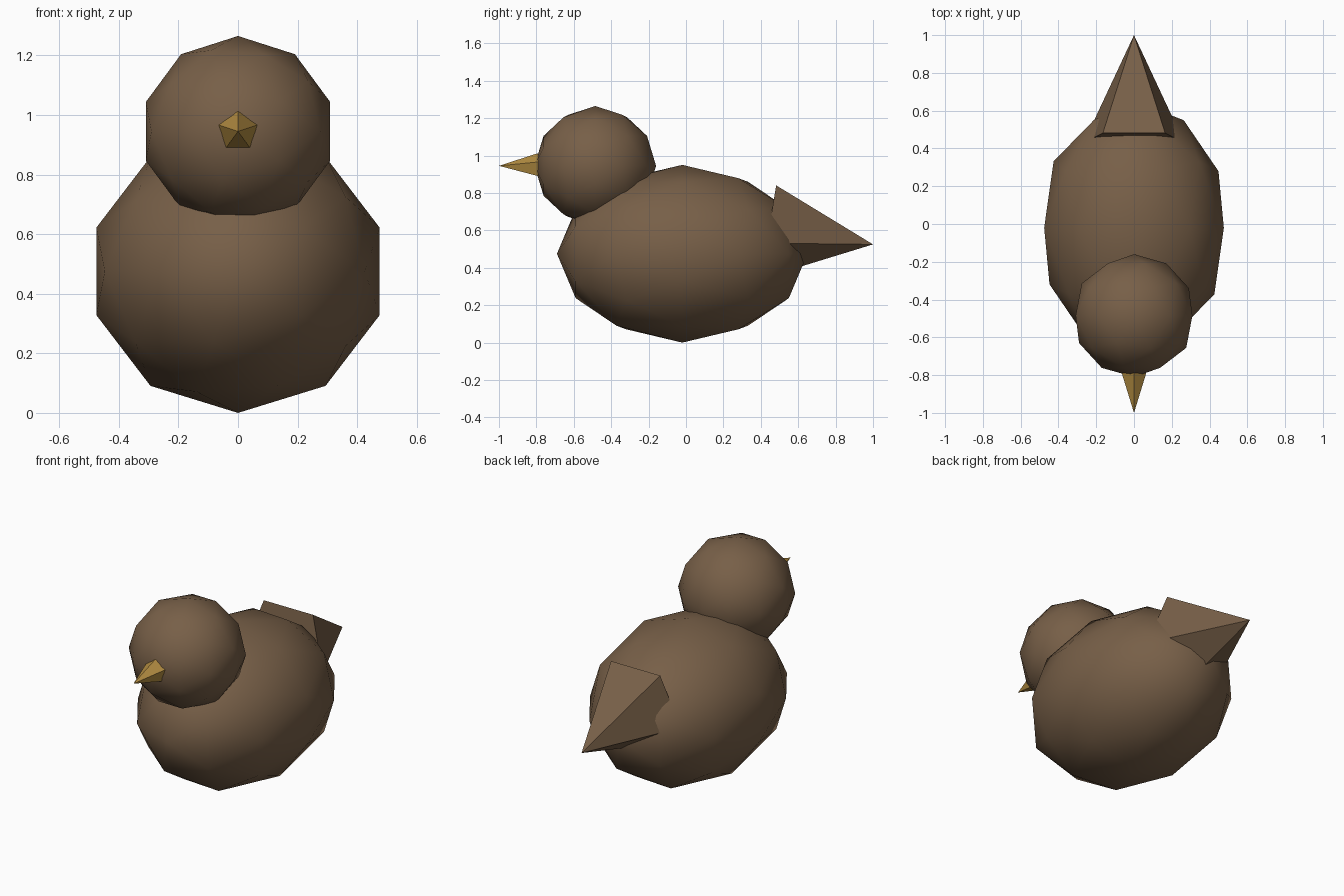
import bpy
from math import sin, cos, pi
from mathutils import Vector

default = bpy.data.objects.get("Cube")
if default:
    bpy.data.objects.remove(default, do_unlink=True)


def material(name, rgb):
    m = bpy.data.materials.new(name)
    m.use_nodes = True
    m.diffuse_color = (*rgb, 1)
    bsdf = next(n for n in m.node_tree.nodes if n.type == "BSDF_PRINCIPLED")
    bsdf.inputs["Base Color"].default_value = (*rgb, 1)
    return m


brown = material("feather brown", (0.185, 0.115, 0.064))
ochre = material("beak ochre", (0.46, 0.27, 0.055))


def faceted_ball(name, centre, size):
    """Smooth low-poly ball whose poles point to the front and back."""
    bpy.ops.mesh.primitive_ico_sphere_add(
        subdivisions=2, radius=1, location=centre, rotation=(-pi / 2, 0, 0))
    ob = bpy.context.object
    ob.name = name
    # local z runs along the body, local y runs up
    ob.scale = (size[0], size[2], size[1])
    ob.data.materials.append(brown)
    bpy.ops.object.shade_smooth()
    return ob


def spike(name, base, tip, radius, point_up, mat):
    """Flat-shaded five-sided pyramid from a base centre to a tip."""
    base, tip = Vector(base), Vector(tip)
    side = Vector((1, 0, 0))
    up = side.cross((tip - base).normalized())
    if up.z < 0:
        up.negate()
    start = pi / 2 if point_up else -pi / 2
    angles = [start + i * 2 * pi / 5 for i in range(5)]
    verts = [base + radius * (cos(a) * side + sin(a) * up) for a in angles]
    verts.append(tip)
    # the counter-clockwise ring, seen from the front, faces -y
    faces = [tuple(range(5))] + [((i + 1) % 5, i, 5) for i in range(5)]
    if tip.y < base.y:
        faces = [f[::-1] for f in faces]
    mesh = bpy.data.meshes.new(name)
    mesh.from_pydata(verts, [], faces)
    mesh.materials.append(mat)
    ob = bpy.data.objects.new(name, mesh)
    bpy.context.collection.objects.link(ob)
    return ob


# Body and head
faceted_ball("body", (0, -0.02, 0.475), (0.5, 0.67, 0.475))
faceted_ball("head", (0, -0.485, 0.945), (0.325, 0.325, 0.32))

# Tail, flat side up, and beak, ridge up
spike("tail", (0, 0.445, 0.617), (0, 1, 0.525), 0.28, False, brown)
spike("beak", (0, -0.79, 0.945), (0, -1, 0.945), 0.068, True, ochre)
